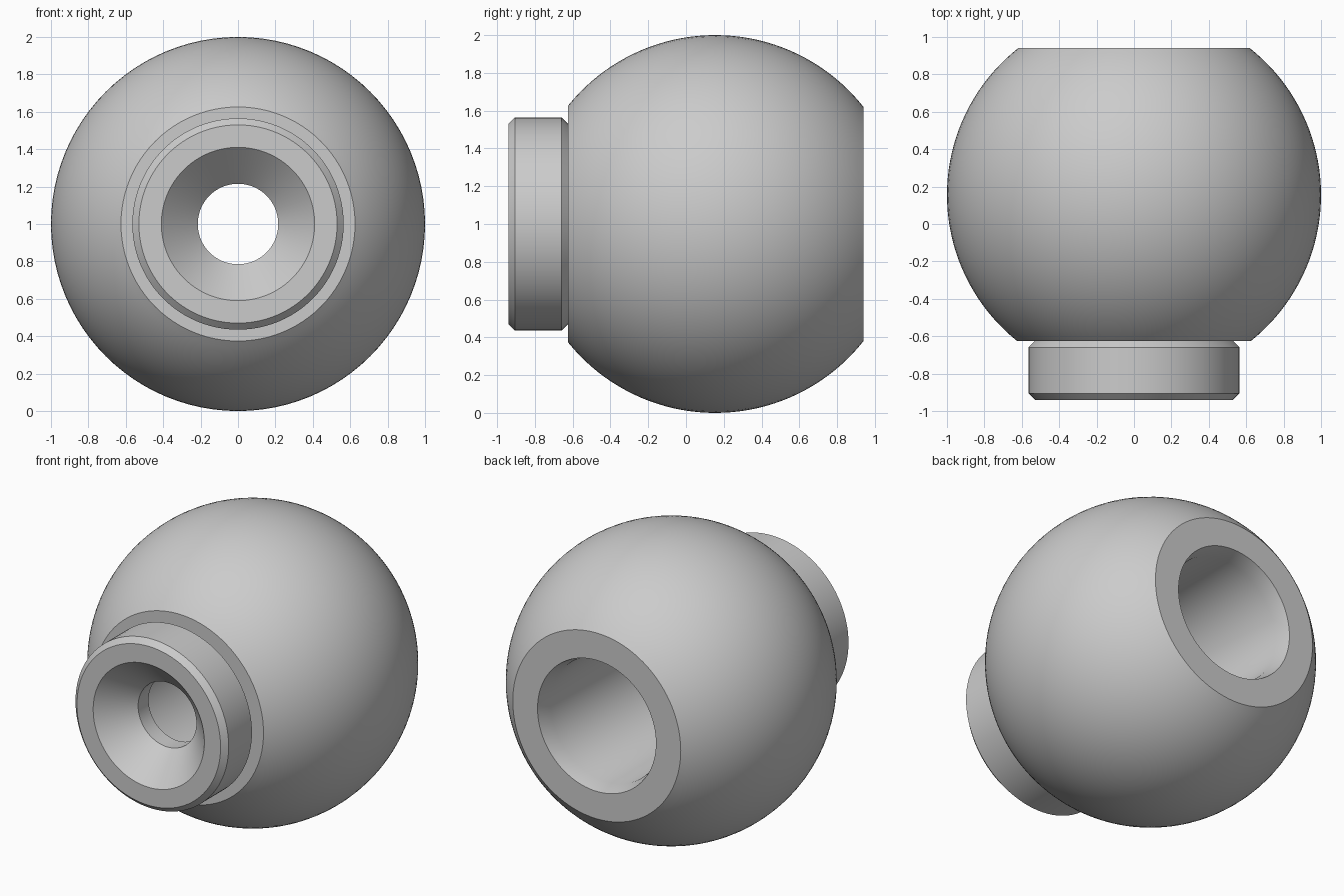
import bpy
import bmesh
import math
from mathutils import Matrix, Vector

cube = bpy.data.objects.get("Cube")
if cube:
    bpy.data.objects.remove(cube, do_unlink=True)

SEGMENTS = 96
BALL_Y = 0.155      # ball centre along the turning axis
FRONT, BACK, SEAT = -0.94, 0.94, -0.625
AXIS_Z = 1.0


def material(name, colour):
    mat = bpy.data.materials.new(name)
    mat.use_nodes = True
    mat.diffuse_color = colour
    mat.node_tree.nodes["Principled BSDF"].inputs["Base Color"].default_value = colour
    return mat


def ball_arc(steps=40):
    """Radius and y of the ball between its two flats."""
    start = math.acos(BALL_Y - SEAT)
    end = math.acos(BACK - BALL_Y)
    for i in range(steps + 1):
        a = math.pi - start + (start + end - math.pi) * i / steps
        a = (math.pi - start) + (end - (math.pi - start)) * i / steps
        yield math.sin(a), BALL_Y + math.cos(a)


def lathe(name, profile, mat):
    """Turn a closed (radius, y) profile around the y axis."""
    bm = bmesh.new()
    verts = [bm.verts.new((r, y, 0)) for r, y in profile]
    edges = [bm.edges.new((v, verts[(i + 1) % len(verts)])) for i, v in enumerate(verts)]
    bmesh.ops.spin(bm, geom=verts + edges, cent=(0, 0, 0), axis=(0, 1, 0),
                   angle=2 * math.pi, steps=SEGMENTS, use_merge=True)
    bmesh.ops.remove_doubles(bm, verts=bm.verts, dist=0.0001)
    bmesh.ops.transform(bm, matrix=Matrix.Translation(Vector((0, 0, AXIS_Z))), verts=bm.verts)
    bmesh.ops.recalc_face_normals(bm, faces=bm.faces)
    mesh = bpy.data.meshes.new(name)
    bm.to_mesh(mesh)
    bm.free()
    mesh.materials.append(mat)
    obj = bpy.data.objects.new(name, mesh)
    bpy.context.collection.objects.link(obj)
    bpy.ops.object.select_all(action='DESELECT')
    obj.select_set(True)
    bpy.context.view_layer.objects.active = obj
    bpy.ops.object.shade_smooth_by_angle(angle=math.radians(30))
    return obj


grey = material("plain grey", (0.6, 0.6, 0.6, 1))

# Chamfered collar in front of the ball
collar = [(0.53, FRONT), (0.565, -0.905), (0.565, -0.66), (0.53, SEAT)]
# Wide blind bore from the back with a slightly flared mouth
bore = [(0.437, BACK), (0.41, 0.84), (0.41, -0.635)]
# Narrow throat and conical countersink in the collar
throat = [(0.215, -0.635), (0.215, -0.745), (0.41, FRONT)]

lathe("bored_ball_with_collar", collar + list(ball_arc()) + bore + throat, grey)
